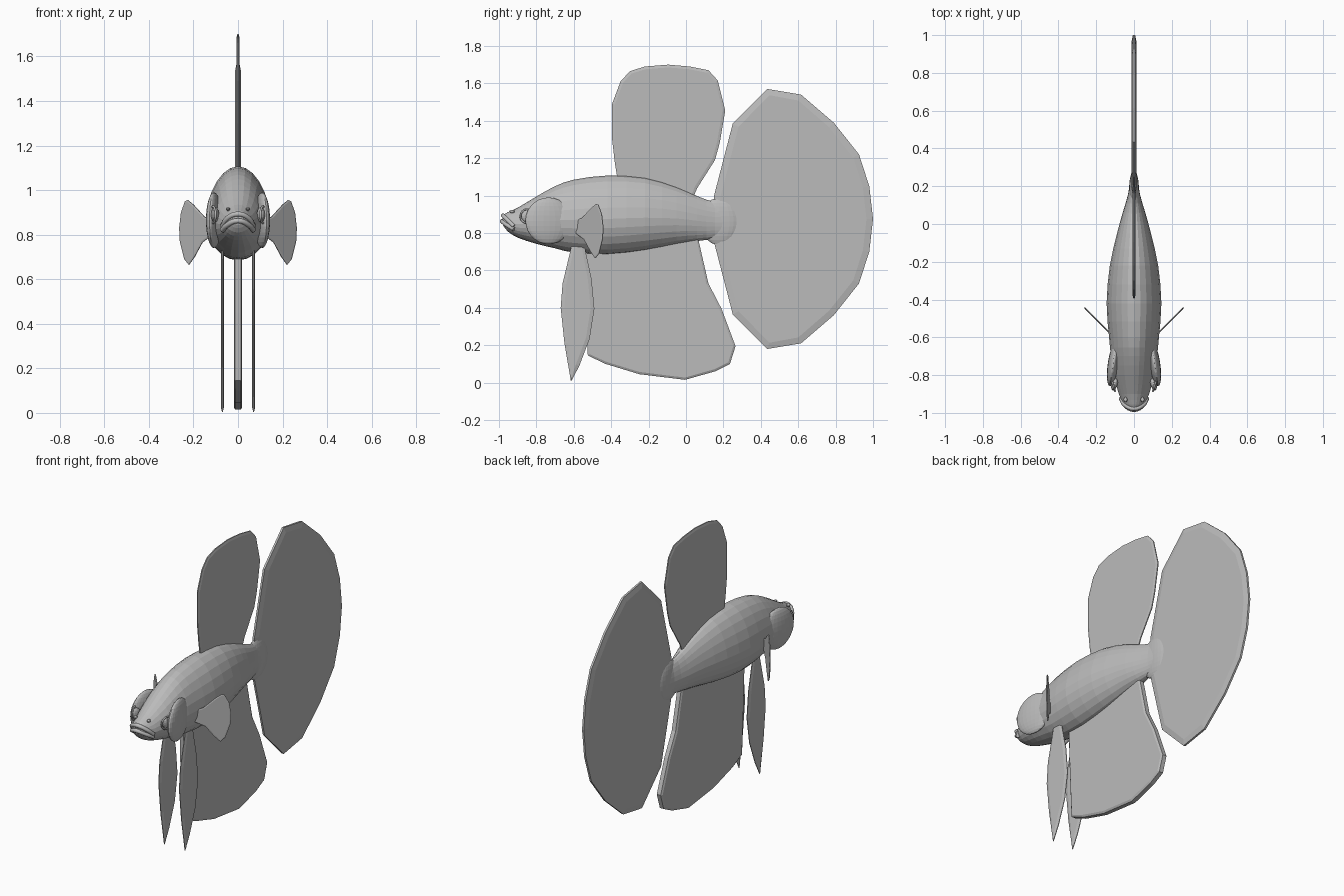
import bpy, bmesh, math
from mathutils import Vector, Matrix

if "Cube" in bpy.data.objects:
    bpy.data.objects.remove(bpy.data.objects["Cube"], do_unlink=True)

# One grey material
GREY = (0.5, 0.5, 0.5, 1)
grey = bpy.data.materials.new("plain grey")
grey.use_nodes = True
grey.diffuse_color = GREY
grey.node_tree.nodes["Principled BSDF"].inputs["Base Color"].default_value = GREY


def finish(bm, name):
    bmesh.ops.recalc_face_normals(bm, faces=bm.faces)
    mesh = bpy.data.meshes.new(name)
    bm.to_mesh(mesh)
    bm.free()
    mesh.materials.append(grey)
    obj = bpy.data.objects.new(name, mesh)
    bpy.context.collection.objects.link(obj)
    return obj


def spline(a, b, c, d, t):
    return 0.5 * (2*b + (c - a)*t + (2*a - 5*b + 4*c - d)*t*t + (3*b - a - 3*c + d)*t**3)


def loft(name, stations, sides=24, steps=2):
    """Egg-shaped rings along y; each station is (y, bottom, top, half width)."""
    st = [Vector(s) for s in stations]
    rows = []
    for i in range(len(st) - 1):
        quad = [st[max(i - 1, 0)], st[i], st[i + 1], st[min(i + 2, len(st) - 1)]]
        rows += [spline(*quad, k / steps) for k in range(steps)]
    rows.append(st[-1])
    bm = bmesh.new()
    rings = []
    for y, low, top, w in rows:
        mid = low + 0.45 * (top - low)
        ring = []
        for k in range(sides):
            a = math.tau * k / sides
            s, c = math.sin(a), math.cos(a)
            x = w * c * (1 - 0.1 * max(s, 0))
            ring.append(bm.verts.new((x, y, mid + s * ((top - mid) if s > 0 else (mid - low)))))
        rings.append(ring)
    for r, q in zip(rings, rings[1:]):
        for k in range(sides):
            n = (k + 1) % sides
            bm.faces.new((r[k], r[n], q[n], q[k]))
    bm.faces.new(rings[0])
    bm.faces.new(rings[-1])
    return finish(bm, name)


def fin(name, outline, half, edge, rim, place=None):
    """Flat blade in the y-z plane with a chamfered rim."""
    bm = bmesh.new()
    face = bm.faces.new([bm.verts.new((-edge, y, z)) for y, z in outline])
    out = bmesh.ops.extrude_face_region(bm, geom=[face], use_keep_orig=True)
    moved = [g for g in out["geom"] if isinstance(g, bmesh.types.BMVert)]
    bmesh.ops.translate(bm, verts=moved, vec=(2 * edge, 0, 0))
    bmesh.ops.recalc_face_normals(bm, faces=bm.faces)
    sides = [f for f in bm.faces if abs(f.normal.x) > 0.9]
    bmesh.ops.inset_individual(bm, faces=sides, thickness=rim, depth=half - edge)
    if place:
        bm.transform(place)
    return finish(bm, name)


def ball(name, centre, radii, turn=0, seg=24, rings=14):
    bm = bmesh.new()
    bmesh.ops.create_uvsphere(bm, u_segments=seg, v_segments=rings, radius=1)
    bm.transform(Matrix.Translation(centre) @ Matrix.Rotation(turn, 4, "Z")
                 @ Matrix.Diagonal((*radii, 1)))
    return finish(bm, name)


def tube(name, points, radius, cyclic=False):
    curve = bpy.data.curves.new(name, "CURVE")
    curve.dimensions = "3D"
    curve.bevel_depth = radius
    curve.bevel_resolution = 2
    curve.resolution_u = 4
    curve.use_fill_caps = True
    sp = curve.splines.new("BEZIER")
    sp.bezier_points.add(len(points) - 1)
    for bp, p in zip(sp.bezier_points, points):
        bp.co = p
        bp.handle_left_type = bp.handle_right_type = "AUTO"
    sp.use_cyclic_u = cyclic
    curve.materials.append(grey)
    obj = bpy.data.objects.new(name, curve)
    bpy.context.collection.objects.link(obj)
    return obj


# Body and head
loft("body", [
    (-0.98, .845, .895, .025), (-0.955, .81, .91, .055), (-0.9, .775, .935, .08),
    (-0.8, .742, .995, .108), (-0.7, .718, 1.05, .122), (-0.6, .695, 1.085, .132),
    (-0.42, .685, 1.107, .145), (-0.22, .707, 1.095, .128), (-0.05, .74, 1.045, .09),
    (0.06, .757, .997, .06), (0.155, .768, .965, .032), (0.25, .775, .96, .018)])
ball("tail_base", (0, .18, .862), (.026, .105, .127))

# Mouth
for name, drop, reach in (("upper_lip", 0, .978), ("lower_lip", .03, .984)):
    half = [(.07, -.92, .835 - drop / 2), (.048, -.958, .873 - drop)]
    path = half + [(0, -reach, .893 - drop)] + [(-x, y, z) for x, y, z in reversed(half)]
    tube(name, path, .012)

# Single fins
fin("dorsal_fin", [
    (-.36, 1.05), (-.38, 1.17), (-.395, 1.3), (-.395, 1.49), (-.35, 1.61), (-.3, 1.665),
    (-.22, 1.69), (-.095, 1.7), (.02, 1.69), (.12, 1.67), (.17, 1.615), (.21, 1.455),
    (.18, 1.28), (.155, 1.19), (.06, 1.04), (.03, .97)], .007, .003, .015)
fin("anal_fin", [
    (-.55, .74), (-.54, .45), (-.525, .145), (-.43, .1), (-.25, .045), (-.005, .015),
    (.155, .06), (.235, .1), (.265, .195), (.19, .395), (.12, .53), (.065, .77)],
    .019, .013, .012)
upper = [(.15, 1.0), (.25, 1.385), (.435, 1.57), (.615, 1.54), (.79, 1.39),
         (.925, 1.22), (.98, 1.05)]
lower = [(y, 1.75 - z) for y, z in reversed(upper)]
fin("tail_fin", upper + [(1.0, .875)] + lower, .013, .006, .035)

# Paired parts
pectoral = [(-.02, .86), (.03, .88), (.08, .935), (.105, .955), (.117, .95), (.135, .9),
            (.143, .83), (.14, .77), (.12, .69), (.1, .665), (.075, .7), (.04, .765), (-.02, .81)]
pelvic = [(-.61, .74), (-.66, .53), (-.67, .4), (-.65, .21), (-.615, .005), (-.57, .09),
          (-.515, .235), (-.49, .395), (-.505, .555), (-.545, .74)]
for side, s in (("left", 1), ("right", -1)):
    # Pectoral fins sweep back and out at a diagonal
    swing = (Matrix.Translation((s * .12, -.585, 0)) @ Matrix.Rotation(-s * math.pi / 4, 4, "Z")
             @ Matrix.Diagonal((1, math.sqrt(2), 1, 1)))
    fin(side + "_pectoral_fin", pectoral, .004, .002, .006, swing)
    fin(side + "_pelvic_fin", pelvic, .007, .002, .02, Matrix.Translation((s * .07, 0, 0)))
    # Gill cover, eye with its ring, and nostril
    ball(side + "_gill_cover", (s * .108, -.735, .865), (.03, .125, .125), s * .16)
    ball(side + "_eye", (s * .103, -.848, .89), (.016, .034, .034), s * .3, 16, 10)
    ring = [(s * (.112 + .3 * .037 * math.cos(a)), -.848 + .037 * math.cos(a),
             .89 + .037 * math.sin(a)) for a in (k * math.tau / 8 for k in range(8))]
    tube(side + "_eye_rim", ring, .005, True)
    ball(side + "_nostril", (s * .045, -.93, .915), (.01, .014, .009), 0, 10, 6)
